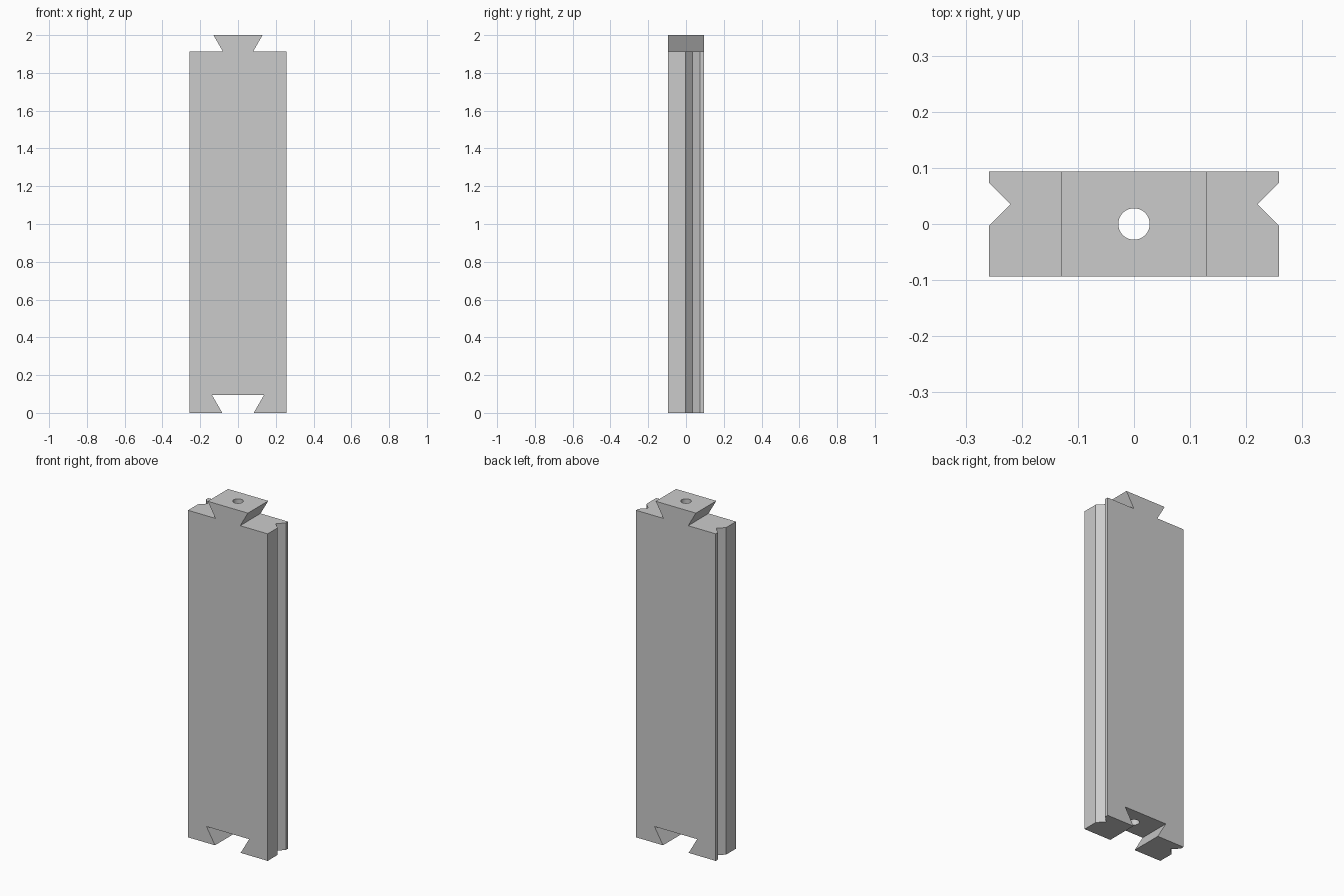
import bpy
import bmesh
from mathutils import Vector

cube = bpy.data.objects.get("Cube")
if cube:
    bpy.data.objects.remove(cube, do_unlink=True)

HALF_W, HALF_D = 0.258, 0.094
SHOULDER, TOP = 1.913, 2.0

grey = bpy.data.materials.new("plain grey")
grey.use_nodes = True
colour = (0.6, 0.6, 0.6, 1)
grey.diffuse_color = colour
grey.node_tree.nodes["Principled BSDF"].inputs["Base Color"].default_value = colour


def prism(name, points, direction):
    """Extrude a flat outline along a direction into a closed solid."""
    bm = bmesh.new()
    face = bm.faces.new([bm.verts.new(p) for p in points])
    extruded = bmesh.ops.extrude_face_region(bm, geom=[face])["geom"]
    verts = [g for g in extruded if isinstance(g, bmesh.types.BMVert)]
    bmesh.ops.translate(bm, verts=verts, vec=Vector(direction))
    bmesh.ops.recalc_face_normals(bm, faces=bm.faces)
    mesh = bpy.data.meshes.new(name)
    bm.to_mesh(mesh)
    bm.free()
    mesh.materials.append(grey)
    obj = bpy.data.objects.new(name, mesh)
    bpy.context.collection.objects.link(obj)
    return obj


def cut(target, cutter):
    """Subtract the cutter, apply the result and discard the cutter."""
    mod = target.modifiers.new("cut", "BOOLEAN")
    mod.operation, mod.solver, mod.object = "DIFFERENCE", "EXACT", cutter
    bpy.context.view_layer.objects.active = target
    bpy.ops.object.modifier_apply(modifier=mod.name)
    bpy.data.objects.remove(cutter, do_unlink=True)


# Panel with a dovetail tongue on top and a dovetail socket below
half = [(0.138, 0.095), (0.083, 0), (HALF_W, 0), (HALF_W, SHOULDER),
        (0.08, SHOULDER), (0.13, TOP)]
outline = half + [(-x, z) for x, z in reversed(half)]
panel = prism("dovetail_panel", [(x, -HALF_D, z) for x, z in outline],
              (0, 2 * HALF_D, 0))

# V groove down each side edge
for side in (-1, 1):
    notch = [(0.22, 0.035), (0.268, -0.013), (0.268, 0.083)]
    groove = prism("groove_cutter", [(side * x, y, -0.1) for x, y in notch],
                   (0, 0, 2.2))
    groove.hide_render = True
    cut(panel, groove)

# Round hole through the full height
bpy.ops.mesh.primitive_cylinder_add(vertices=48, radius=0.028, depth=2.4,
                                    location=(0, 0, 1))
bore = bpy.context.object
bore.data.materials.append(grey)
bore.hide_render = True
cut(panel, bore)

# Smooth only the hole wall, keeping every other edge crisp
bpy.ops.object.select_all(action="DESELECT")
panel.select_set(True)
bpy.context.view_layer.objects.active = panel
bpy.ops.object.shade_smooth_by_angle()
